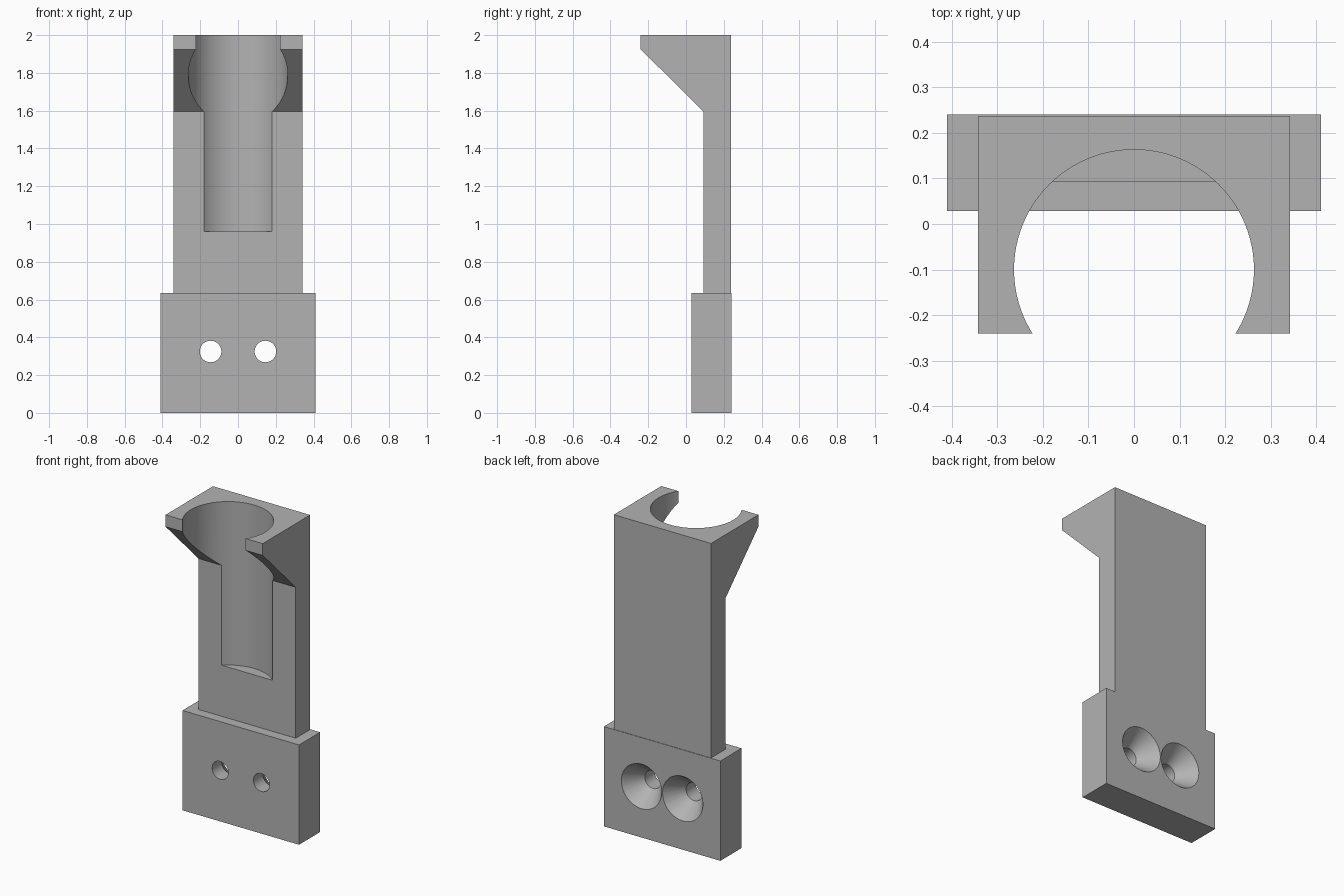
import bpy, bmesh, math
from mathutils import Matrix, Vector

old = bpy.data.objects.get("Cube")
if old:
    bpy.data.objects.remove(old, do_unlink=True)

grey = bpy.data.materials.new("plain grey")
grey.use_nodes = True
COLOUR = (0.45, 0.45, 0.45, 1)
grey.diffuse_color = COLOUR
grey.node_tree.nodes["Principled BSDF"].inputs["Base Color"].default_value = COLOUR


def new_object(name, bm):
    bmesh.ops.recalc_face_normals(bm, faces=bm.faces)
    mesh = bpy.data.meshes.new(name)
    bm.to_mesh(mesh)
    bm.free()
    mesh.materials.append(grey)
    obj = bpy.data.objects.new(name, mesh)
    bpy.context.collection.objects.link(obj)
    return obj


def side_profile(name, points, half_width):
    """Extrude a closed (y, z) outline across x."""
    bm = bmesh.new()
    face = bm.faces.new([bm.verts.new((-half_width, y, z)) for y, z in points])
    grown = bmesh.ops.extrude_face_region(bm, geom=[face])["geom"]
    verts = [v for v in grown if isinstance(v, bmesh.types.BMVert)]
    bmesh.ops.translate(bm, verts=verts, vec=(2 * half_width, 0, 0))
    return new_object(name, bm)


def round_cutter(name, r1, r2, start, end, sides):
    """Cylinder or cone running from start to end."""
    start, end = Vector(start), Vector(end)
    axis = end - start
    turn = axis.to_track_quat('Z', 'Y').to_matrix().to_4x4()
    bm = bmesh.new()
    bmesh.ops.create_cone(bm, cap_ends=True, segments=sides, radius1=r1, radius2=r2,
                          depth=axis.length,
                          matrix=Matrix.Translation((start + end) / 2) @ turn)
    obj = new_object(name, bm)
    obj.hide_render = True
    return obj


def combine(target, other, operation):
    """Apply a boolean and discard the second object."""
    mod = target.modifiers.new(operation.title(), 'BOOLEAN')
    mod.operation, mod.object, mod.solver = operation, other, 'EXACT'
    bpy.ops.object.select_all(action='DESELECT')
    bpy.context.view_layer.objects.active = target
    target.select_set(True)
    bpy.ops.object.modifier_apply(modifier=mod.name)
    bpy.data.objects.remove(other, do_unlink=True)


# Upright with a sloped overhanging head
BACK, FRONT, BLOCK_TOP = 0.24, -0.24, 0.635
upright = side_profile("upright_holder", [
    (BACK - 0.003, BLOCK_TOP - 0.05), (BACK - 0.003, 2), (FRONT, 2),
    (FRONT, 1.925), (0.092, 1.595), (0.092, BLOCK_TOP - 0.05)], 0.342)

# Round socket, open at the front and top
combine(upright, round_cutter("socket_cutter", 0.263, 0.263,
                              (0, -0.1, 0.96), (0, -0.1, 2.2), 96), 'DIFFERENCE')

# Mounting block
block = side_profile("mounting_bracket", [
    (0.028, 0), (BACK, 0), (BACK, BLOCK_TOP), (0.028, BLOCK_TOP)], 0.41)
combine(block, upright, 'UNION')

# Two screw holes, countersunk from the back
HOLE_R, SINK_R, SINK_DEPTH = 0.057, 0.142, 0.115
slope = (SINK_R - HOLE_R) / SINK_DEPTH
for x in (-0.145, 0.145):
    z = 0.325
    combine(block, round_cutter("hole_cutter", HOLE_R, HOLE_R,
                                (x, -0.1, z), (x, 0.2, z), 48), 'DIFFERENCE')
    extra = 0.001
    combine(block, round_cutter("countersink_cutter", HOLE_R, SINK_R + slope * extra,
                                (x, BACK - SINK_DEPTH, z), (x, BACK + extra, z), 48),
            'DIFFERENCE')

bpy.ops.object.select_all(action='DESELECT')
bpy.context.view_layer.objects.active = block
block.select_set(True)
bpy.ops.object.shade_smooth_by_angle(angle=math.radians(25))
